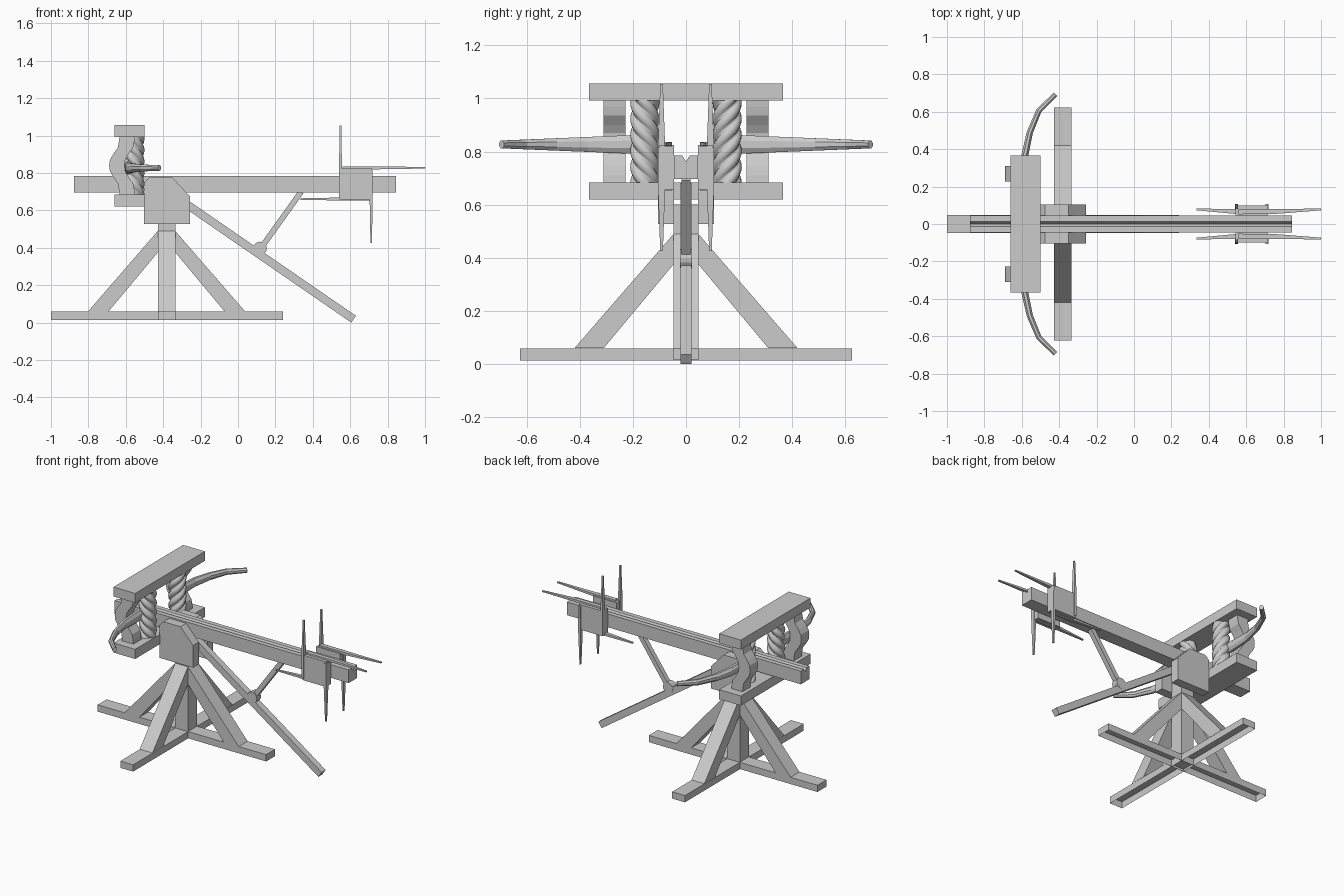
import bpy, bmesh, math
from mathutils import Vector

if "Cube" in bpy.data.objects:
    bpy.data.objects.remove(bpy.data.objects["Cube"])

CX = -0.382  # stand centre


def finish(name, bm, smooth=False):
    bmesh.ops.recalc_face_normals(bm, faces=bm.faces)
    me = bpy.data.meshes.new(name)
    bm.to_mesh(me)
    bm.free()
    ob = bpy.data.objects.new(name, me)
    bpy.context.collection.objects.link(ob)
    if smooth:
        for p in me.polygons:
            p.use_smooth = len(p.vertices) == 4
    return ob


def loft(name, rings, smooth=False):
    bm = bmesh.new()
    vs = [[bm.verts.new(p) for p in r] for r in rings]
    n = len(vs[0])
    for a, b in zip(vs, vs[1:]):
        for i in range(n):
            j = (i + 1) % n
            bm.faces.new((a[i], a[j], b[j], b[i]))
    bm.faces.new(vs[0])
    bm.faces.new(vs[-1])
    return finish(name, bm, smooth)


def prism(name, pts, y0, y1):
    """Side profile in x, z, extruded along y."""
    return loft(name, [[(x, y, z) for x, z in pts] for y in (y0, y1)])


def box(name, x0, x1, y0, y1, z0, z1):
    return prism(name, [(x0, z0), (x1, z0), (x1, z1), (x0, z1)], y0, y1)


def bar(name, a, b, w, hy):
    """Square-ended bar in the x-z plane."""
    a, b = Vector(a), Vector(b)
    d = (b - a).normalized() * w / 2
    n = Vector((-d.y, d.x))
    return prism(name, [a + n, b + n, b - n, a - n], -hy, hy)


def open_bottom(ob):
    bm = bmesh.new()
    bm.from_mesh(ob.data)
    bmesh.ops.delete(bm, geom=[f for f in bm.faces if f.normal.z < -0.9], context='FACES_ONLY')
    bm.to_mesh(ob.data)
    bm.free()


# Cross-shaped base with hollow undersides
open_bottom(box("base_beam_long", -1.0, 0.24, -0.047, 0.047, 0.015, 0.06))
open_bottom(box("base_beam_cross", CX - 0.047, CX + 0.047, -0.624, 0.624, 0.014, 0.059))

# Post and four diagonal braces
box("post", CX - 0.047, CX + 0.047, -0.047, 0.047, 0.03, 0.6)
for k in range(4):
    ob = prism("brace", [(0.047, 0.49), (0.42, 0.06), (0.31, 0.06), (0.047, 0.375)], -0.047, 0.047)
    ob.location.x = CX
    ob.rotation_euler.z = k * math.pi / 2

# Stock with V groove along the top
sec = [(-0.045, 0.697), (0.045, 0.697), (0.045, 0.785), (0.014, 0.785),
       (0, 0.762), (-0.014, 0.785), (-0.045, 0.785)]
loft("stock", [[(x, y, z) for y, z in sec] for x in (-0.876, 0.845)])

# Bow frame plates
box("frame_top", -0.66, -0.5, -0.366, 0.366, 0.993, 1.056)
box("frame_bottom", -0.66, -0.5, -0.366, 0.366, 0.62, 0.684)

# Curved outline of frame uprights
edge = [(-0.634, 0.684), (-0.636, 0.71), (-0.643, 0.745), (-0.668, 0.78), (-0.685, 0.81), (-0.689, 0.84),
        (-0.685, 0.87), (-0.668, 0.9), (-0.643, 0.935), (-0.636, 0.97), (-0.634, 0.993)]
upright = edge + [(x + 0.082, z) for x, z in reversed(edge)]

for s in (1, -1):
    # Cheek plates holding the stock
    prism("cheek_plate", [(-0.503, 0.527), (-0.257, 0.527), (-0.257, 0.675), (-0.35, 0.775),
                          (-0.475, 0.775), (-0.503, 0.748)], s * 0.045, s * 0.105)

    # Frame uprights
    prism("frame_upright", upright, s * 0.227, s * 0.311)

    # Twisted rope springs
    rings = []
    for i in range(33):
        t = i / 32
        tw = s * t * 1.3 * math.tau
        ring = []
        for k in range(32):
            a = k / 32 * math.tau
            r = 0.04 + 0.015 * abs(math.cos(2 * a)) ** 0.7
            ring.append((-0.555 + r * math.cos(a + tw), s * 0.155 + r * math.sin(a + tw), 0.682 + 0.313 * t))
        rings.append(ring)
    loft("rope_spring", rings, True)

    # Bow arms, tapering outwards
    path = [(-0.588, 0.15), (-0.583, 0.37), (-0.557, 0.49), (-0.508, 0.607), (-0.42, 0.694)]
    rings = []
    for i, (x, y) in enumerate(path):
        p = Vector(path[max(i - 1, 0)])
        q = Vector(path[min(i + 1, 4)])
        d = (q - p).normalized()
        rw = 0.021 - 0.002 * i
        rh = 0.038 - 0.023 * (y - 0.15) / 0.544
        ring = []
        for k in range(8):
            a = (k + 0.5) / 8 * math.tau
            u = rw * math.cos(a) * 1.06
            ring.append((x + u * d.y, s * (y - u * d.x), 0.827 + rh * math.sin(a) * 1.06))
        rings.append(ring)
    loft("bow_arm", rings)

    # Winch block with pinwheel handles
    box("winch_block", 0.543, 0.717, s * 0.045, s * 0.1, 0.658, 0.825)
    for k, (px, pz, length, yc) in enumerate([(0.56, 0.828, 0.44, 0.066), (0.548, 0.67, 0.385, 0.092),
                                              (0.71, 0.661, 0.375, 0.066), (0.712, 0.815, 0.39, 0.092)]):
        d = Vector((math.cos(k * math.pi / 2), 0, math.sin(k * math.pi / 2)))
        n = Vector((-d.z, 0, d.x))
        rings = []
        for t, hn, hy, dy in [(0, 0.008, 0.014, 0), (0.42, 0.008, 0.013, 0), (1, 0.004, 0.005, 0.012 * (k % 2 == 0))]:
            c = Vector((px, s * (yc + dy), pz)) + d * length * t
            rings.append([c + n * hn * i + Vector((0, hy * j, 0)) for i, j in [(1, 1), (1, -1), (-1, -1), (-1, 1)]])
        loft("winch_handle", rings)

# Rear prop, hinge and strut
bar("rear_prop", (-0.32, 0.664), (0.618, 0.0185), 0.044, 0.021)
bar("stock_strut", (0.125, 0.402), (0.338, 0.7), 0.03, 0.016)
prism("strut_hinge", [(0.118 + 0.036 * math.cos(k * math.tau / 16), 0.397 + 0.036 * math.sin(k * math.tau / 16))
                      for k in range(16)], -0.022, 0.022)
